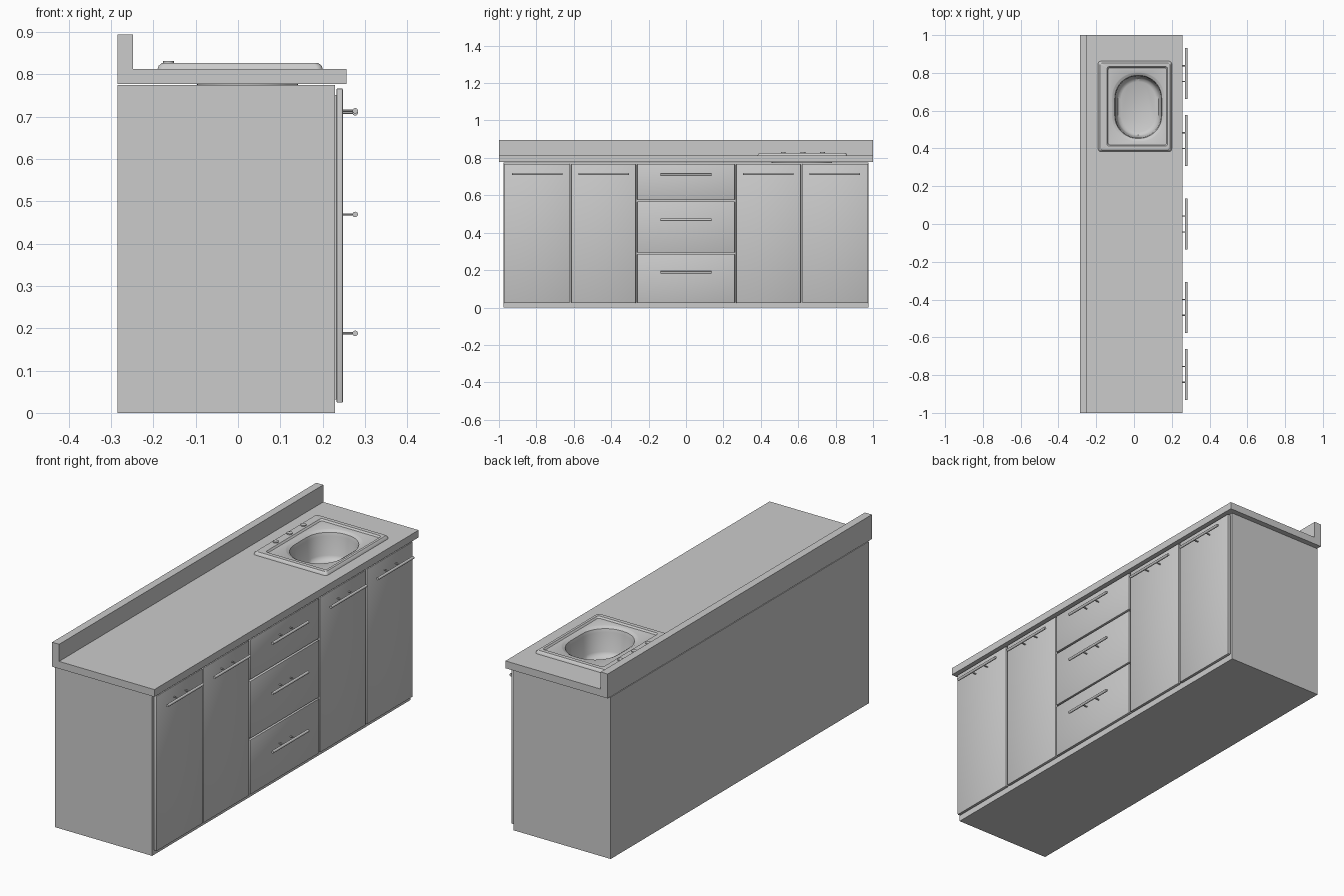
import bpy, bmesh, math
from mathutils import Matrix

if "Cube" in bpy.data.objects:
    bpy.data.objects.remove(bpy.data.objects["Cube"])


def finish(name, bm, smooth=False):
    bmesh.ops.recalc_face_normals(bm, faces=bm.faces)
    me = bpy.data.meshes.new(name)
    bm.to_mesh(me)
    bm.free()
    ob = bpy.data.objects.new(name, me)
    bpy.context.collection.objects.link(ob)
    if smooth:
        bpy.ops.object.select_all(action='DESELECT')
        ob.select_set(True)
        bpy.context.view_layer.objects.active = ob
        bpy.ops.object.shade_smooth_by_angle(angle=math.radians(35))
    return ob


def box(name, x, y, z, bevel=0):
    bm = bmesh.new()
    bmesh.ops.create_cube(bm, size=1)
    for v in bm.verts:
        v.co = [lo + (c + 0.5) * (hi - lo) for c, (lo, hi) in zip(v.co, (x, y, z))]
    if bevel:
        bmesh.ops.bevel(bm, geom=bm.edges[:], offset=bevel, segments=2,
                        profile=0.5, affect='EDGES')
    return finish(name, bm, bool(bevel))


def rod(bm, centre, r, length, axis, seg=16):
    rot = {'X': Matrix.Rotation(math.pi / 2, 4, 'Y'),
           'Y': Matrix.Rotation(math.pi / 2, 4, 'X'),
           'Z': Matrix.Identity(4)}[axis]
    bmesh.ops.create_cone(bm, cap_ends=True, segments=seg, radius1=r, radius2=r,
                          depth=length, matrix=Matrix.Translation(centre) @ rot)


def rounded(x, y, r, z, seg=10):
    # rounded rectangle ring with a constant point count
    pts = []
    corners = ((x[1] - r, y[1] - r), (x[0] + r, y[1] - r),
               (x[0] + r, y[0] + r), (x[1] - r, y[0] + r))
    for k, (cx, cy) in enumerate(corners):
        for i in range(seg + 1):
            a = math.pi / 2 * (k + i / seg)
            pts.append((cx + r * math.cos(a), cy + r * math.sin(a), z))
    return pts


def loft(name, rings, cap_start=False, smooth=True):
    bm = bmesh.new()
    loops = [[bm.verts.new(p) for p in ring] for ring in rings]
    n = len(loops[0])
    for a, b in zip(loops, loops[1:]):
        for i in range(n):
            bm.faces.new((a[i], a[(i + 1) % n], b[(i + 1) % n], b[i]))
    bm.faces.new(loops[-1])
    if cap_start:
        bm.faces.new(loops[0])
    return finish(name, bm, smooth)


# cabinet carcass
body = box("cabinet_body", (-0.285, 0.229), (-0.977, 0.977), (0, 0.775))

# worktop with upstand, extruded L profile
profile = [(-0.285, 0.778), (0.257, 0.778), (0.257, 0.813),
           (-0.248, 0.813), (-0.248, 0.895), (-0.285, 0.895)]
bm = bmesh.new()
face = bm.faces.new([bm.verts.new((x, -1, z)) for x, z in profile])
ext = bmesh.ops.extrude_face_region(bm, geom=[face])
bmesh.ops.translate(bm, vec=(0, 2, 0),
                    verts=[g for g in ext['geom'] if isinstance(g, bmesh.types.BMVert)])
worktop = finish("worktop", bm)

# opening for the bowl
cutter = loft("bowl_cutter", [rounded((-0.112, 0.157), (0.443, 0.797), 0.125, z)
                              for z in (0.66, 0.8165)], True, False)
cutter.hide_render = True
cutter.hide_set(True)
for ob in (body, worktop):
    mod = ob.modifiers.new("bowl_opening", 'BOOLEAN')
    mod.operation = 'DIFFERENCE'
    mod.solver = 'EXACT'
    mod.object = cutter

# sink: rim, recessed deck, raised bowl lip, bowl
loft("sink", [
    rounded((-0.190, 0.200), (0.383, 0.862), 0.015, 0.813),
    rounded((-0.188, 0.198), (0.385, 0.860), 0.015, 0.820),
    rounded((-0.180, 0.190), (0.393, 0.852), 0.012, 0.827),
    rounded((-0.143, 0.178), (0.412, 0.833), 0.012, 0.827),
    rounded((-0.137, 0.172), (0.418, 0.827), 0.012, 0.819),
    rounded((-0.117, 0.162), (0.438, 0.802), 0.128, 0.819),
    rounded((-0.113, 0.158), (0.442, 0.798), 0.126, 0.817),
    rounded((-0.102, 0.147), (0.453, 0.787), 0.120, 0.810),
    rounded((-0.098, 0.143), (0.457, 0.783), 0.118, 0.795),
    rounded((-0.092, 0.137), (0.463, 0.777), 0.113, 0.705),
    rounded((-0.084, 0.129), (0.471, 0.769), 0.106, 0.690),
    rounded((-0.068, 0.113), (0.487, 0.753), 0.090, 0.682),
])

# tap hole knobs
for i, y in enumerate((0.52, 0.625, 0.73)):
    bm = bmesh.new()
    rod(bm, (-0.164, y, 0.829), 0.013, 0.006, 'Z')
    finish(f"sink_knob_{i}", bm, True)


def front(name, y, z, handle_z):
    # panel, mounting spacer and bar handle
    box(name, (0.233, 0.248), y, z, 0.003)
    box(name + "_spacer", (0.226, 0.235), (y[0] + 0.008, y[1] - 0.008),
        (z[0] + 0.008, z[1] - 0.015))
    c = sum(y) / 2
    bm = bmesh.new()
    rod(bm, (0.277, c, handle_z), 0.0065, 0.27, 'Y')
    for s in (-1, 1):
        rod(bm, (0.261, c + s * 0.042, handle_z), 0.003, 0.03, 'X', 10)
    finish(name + "_handle", bm, True)


# doors on both sides, drawers in the middle
for side, label in ((-1, "left"), (1, "right")):
    for part, (a, b) in (("inner", (0.268, 0.614)), ("outer", (0.622, 0.970))):
        front(f"door_{label}_{part}", tuple(sorted((side * a, side * b))),
              (0.024, 0.767), 0.714)
for i, (z, hz) in enumerate((((0.024, 0.286), 0.188), ((0.293, 0.567), 0.469),
                             ((0.575, 0.767), 0.709))):
    front(f"drawer_{i}", (-0.261, 0.261), z, hz)
